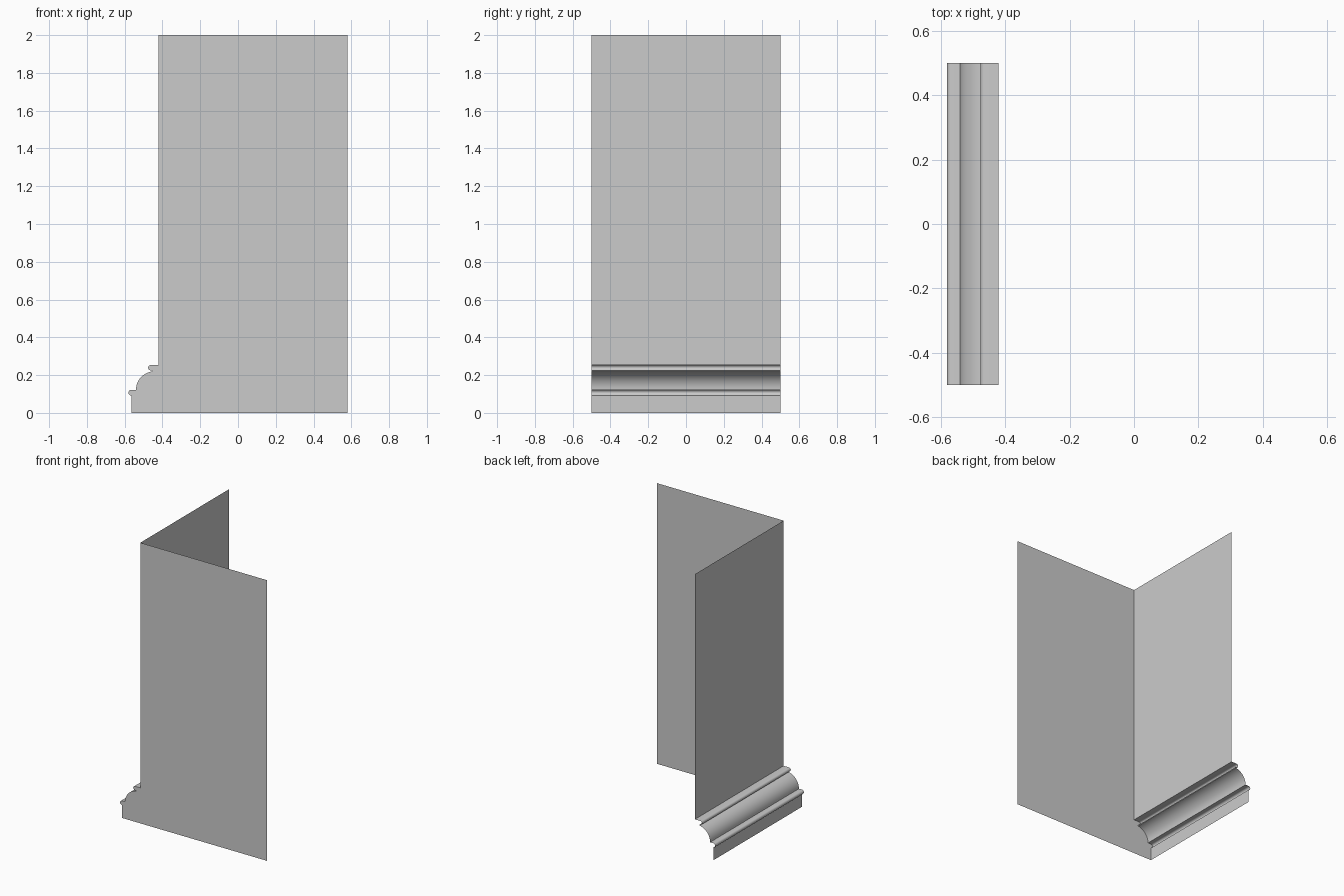
import bpy, bmesh
from math import sin, cos, radians

if "Cube" in bpy.data.objects:
    bpy.data.objects.remove(bpy.data.objects["Cube"])

Y0, Y1 = -0.5, 0.5
WALL_X, RIGHT_X, TOP = -0.42, 0.58, 2.0


def arc(cx, cz, r, a0, a1, n):
    """Points (x, z) along an arc, angles in degrees."""
    return [(cx + r * cos(radians(a0 + (a1 - a0) * i / n)),
             cz + r * sin(radians(a0 + (a1 - a0) * i / n))) for i in range(n + 1)]


def finish(name, bm):
    me = bpy.data.meshes.new(name)
    bm.to_mesh(me)
    bm.free()
    ob = bpy.data.objects.new(name, me)
    bpy.context.collection.objects.link(ob)
    return ob


def sweep(name, profile):
    """Open sheet: the x/z profile extruded from front to back."""
    bm = bmesh.new()
    rows = [[bm.verts.new((x, y, z)) for y in (Y0, Y1)] for x, z in profile]
    for a, b in zip(rows, rows[1:]):
        bm.faces.new((a[0], a[1], b[1], b[0]))
    return finish(name, bm)


# moulding profile, top to bottom: upper bead, quarter round, lower bead, plinth
moulding = [(WALL_X, 0.253)]
moulding += arc(-0.462, 0.239, 0.014, 90, 270, 10)
moulding += [(-0.455, 0.225)]
moulding += arc(-0.442, 0.122, 0.098, 98, 180, 14)
moulding += arc(-0.565, 0.107, 0.015, 90, 270, 10)
moulding += [(-0.565, 0.0)]

# side wall above the moulding
sweep("side_wall", [(WALL_X, TOP), (WALL_X, 0.253)])

# skirting moulding, open at the back and underneath
skirting = sweep("skirting_moulding", moulding)
bpy.context.view_layer.objects.active = skirting
skirting.select_set(True)
bpy.ops.object.shade_smooth_by_angle(angle=radians(35))

# front wall, cut to the moulding outline on its left edge
bm = bmesh.new()
outline = [(RIGHT_X, 0.0), (RIGHT_X, TOP), (WALL_X, TOP)] + moulding
face = bm.faces.new([bm.verts.new((x, Y0, z)) for x, z in outline])
face.normal_update()
if face.normal.y > 0:
    face.normal_flip()
bmesh.ops.triangulate(bm, faces=[face], ngon_method='EAR_CLIP')
finish("front_wall", bm)
